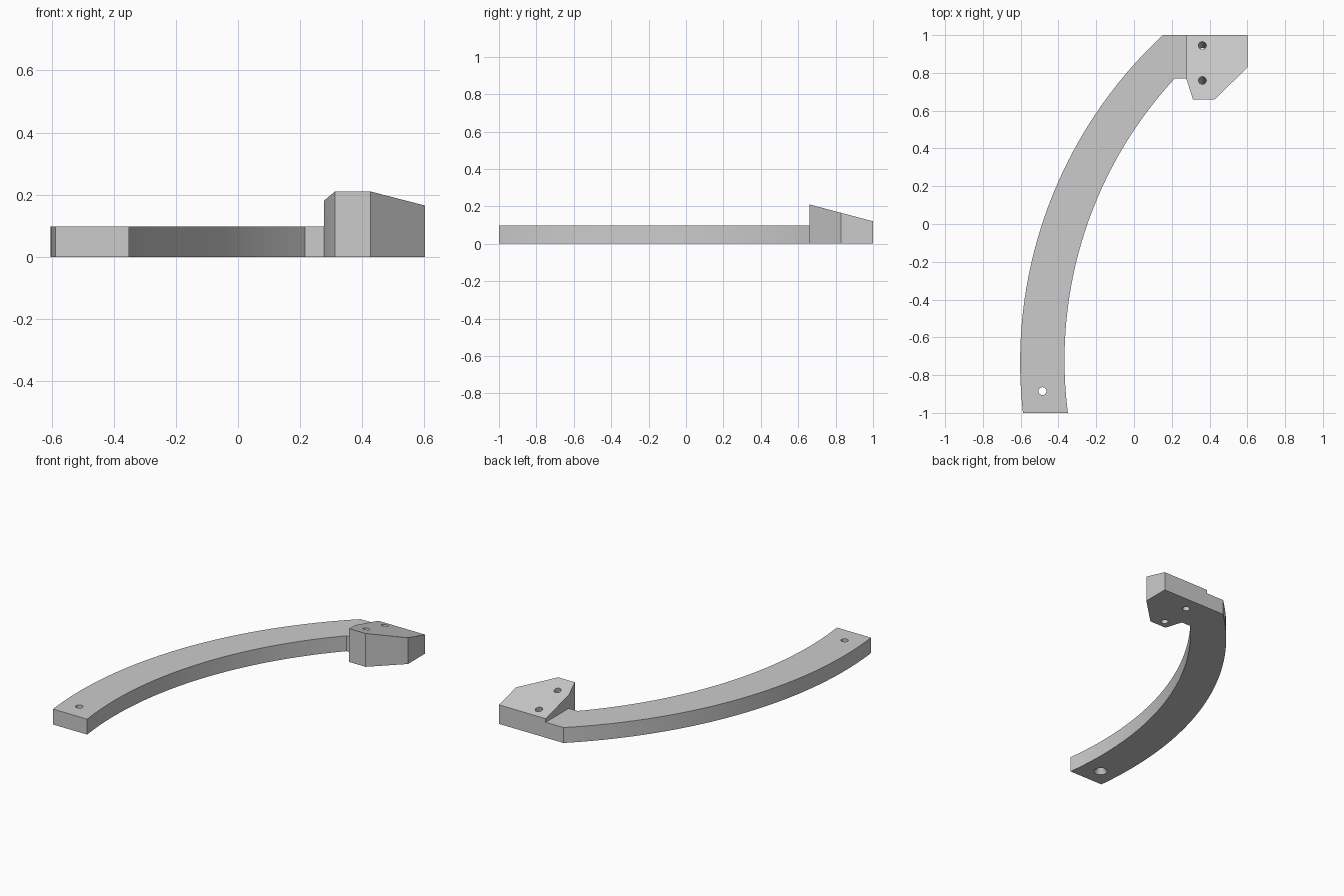
import bpy, bmesh
from math import asin, atan2, cos, sin, radians
from mathutils import Matrix, Vector

if "Cube" in bpy.data.objects:
    bpy.data.objects.remove(bpy.data.objects["Cube"])

grey = bpy.data.materials.new("light_grey")
grey.use_nodes = True
grey.diffuse_color = (0.6, 0.6, 0.6, 1)
grey.node_tree.nodes["Principled BSDF"].inputs["Base Color"].default_value = (0.6, 0.6, 0.6, 1)

ARM_HEIGHT = 0.097
SEGMENTS = 40


def add_object(name, bm):
    bmesh.ops.recalc_face_normals(bm, faces=bm.faces)
    mesh = bpy.data.meshes.new(name)
    bm.to_mesh(mesh)
    bm.free()
    mesh.materials.append(grey)
    obj = bpy.data.objects.new(name, mesh)
    bpy.context.collection.objects.link(obj)
    return obj


def prism(name, outline, top):
    """Extrude a plan outline from the ground up to the height top(x, y)."""
    bm = bmesh.new()
    low = [bm.verts.new((x, y, 0)) for x, y in outline]
    high = [bm.verts.new((x, y, top(x, y))) for x, y in outline]
    bm.faces.new(low)
    bm.faces.new(high)
    for i in range(len(low)):
        j = (i + 1) % len(low)
        bm.faces.new((low[i], low[j], high[j], high[i]))
    return add_object(name, bm)


def arc(cx, cy, r, y0, y1):
    """Left-hand arc of a circle between two y values."""
    a0, a1 = asin((y0 - cy) / r), asin((y1 - cy) / r)
    angles = [a0 + (a1 - a0) * i / SEGMENTS for i in range(SEGMENTS + 1)]
    return [(cx - r * cos(a), cy + r * sin(a)) for a in angles]


def drill(target, centre, r_low, r_high, depth, tilt=0):
    """Cut a round or conical hole along a tilted axis."""
    bm = bmesh.new()
    matrix = Matrix.Translation(Vector(centre)) @ Matrix.Rotation(tilt, 4, 'X')
    bmesh.ops.create_cone(bm, cap_ends=True, segments=24, radius1=r_low,
                          radius2=r_high, depth=depth, matrix=matrix)
    cutter = add_object("hole_cutter", bm)
    cutter.hide_render = True
    mod = target.modifiers.new("hole", 'BOOLEAN')
    mod.operation = 'DIFFERENCE'
    mod.solver = 'EXACT'
    mod.object = cutter
    bpy.context.view_layer.objects.active = target
    bpy.ops.object.modifier_apply(modifier=mod.name)
    bpy.data.objects.remove(cutter)


# Curved arm with a short square tab at the block end
outer = arc(1.762, -0.733, 2.365, -1, 1)
inner = arc(1.827, -0.72, 2.195, -1, 0.77)
arm = prism("curved_arm", outer + [(0.277, 1), (0.277, 0.77)] + inner[::-1],
            lambda x, y: ARM_HEIGHT)

# Mounting block with a top sloping down to the back
SLOPE = 0.09 / 0.34


def block_top(x, y):
    return 0.12 + (1 - y) * SLOPE


block = prism("mounting_block",
              [(0.277, 1), (0.277, 0.77), (0.312, 0.66), (0.427, 0.66),
               (0.602, 0.83), (0.602, 1)], block_top)

# Screw holes square to the sloping top
for y in (0.945, 0.76):
    drill(block, (0.362, y, block_top(0, y)), 0.021, 0.021, 0.6, -atan2(SLOPE, 1))

# Pivot hole, countersunk from below
drill(arm, (-0.485, -0.885, 0.05), 0.021, 0.021, 0.3)
drill(arm, (-0.485, -0.885, 0.01), 0.046, 0.021, 0.04)

# Smooth curves, sharp corners
for obj in (arm, block):
    bpy.ops.object.select_all(action='DESELECT')
    obj.select_set(True)
    bpy.context.view_layer.objects.active = obj
    bpy.ops.object.shade_smooth_by_angle(angle=radians(30))
